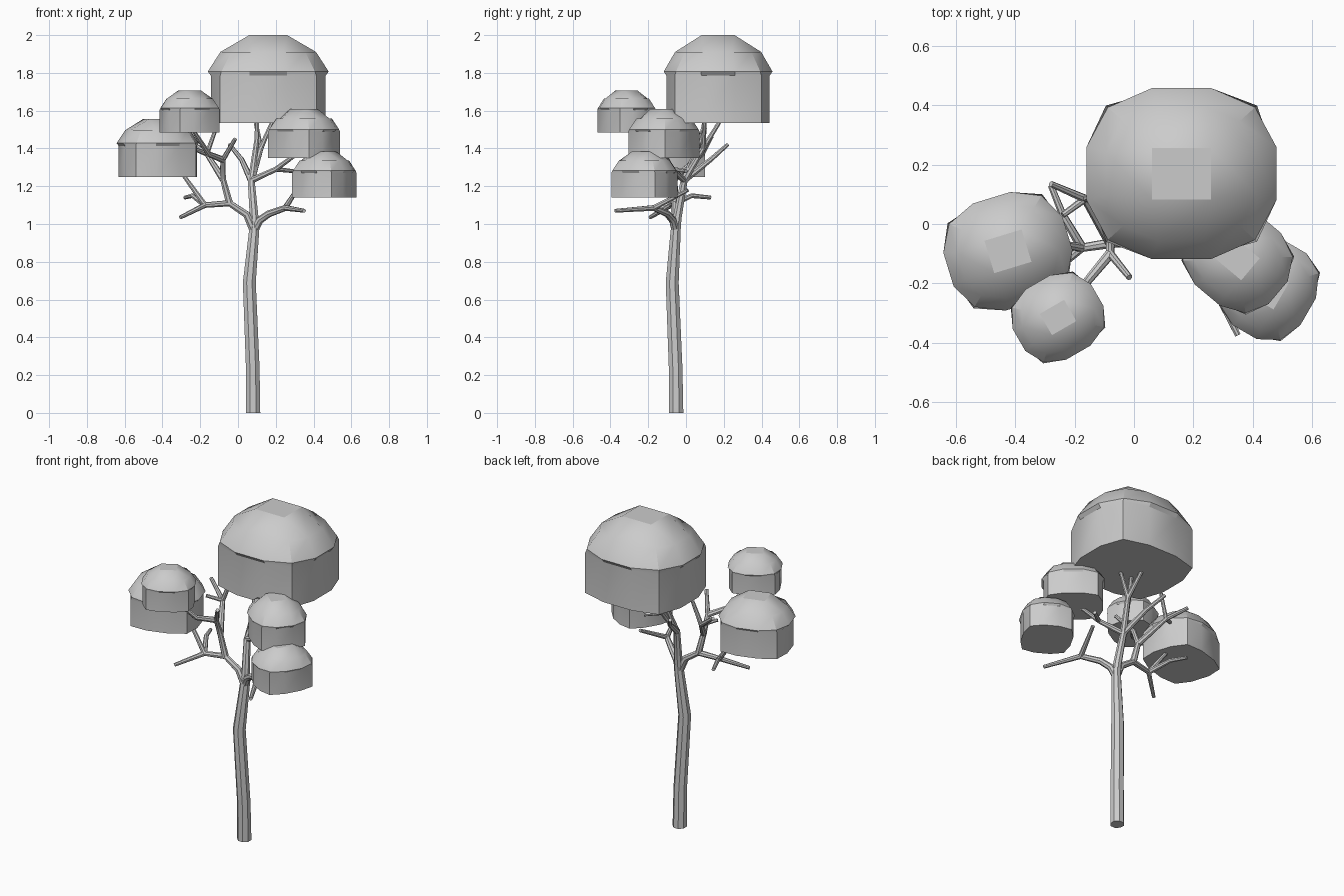
import bpy, bmesh, math
from mathutils import Vector, Matrix

if "Cube" in bpy.data.objects:
    bpy.data.objects.remove(bpy.data.objects["Cube"])


def finish(name, bm):
    bmesh.ops.recalc_face_normals(bm, faces=bm.faces)
    mesh = bpy.data.meshes.new(name)
    bm.to_mesh(mesh)
    bm.free()
    ob = bpy.data.objects.new(name, mesh)
    bpy.context.collection.objects.link(ob)
    bpy.ops.object.select_all(action='DESELECT')
    ob.select_set(True)
    bpy.context.view_layer.objects.active = ob
    bpy.ops.object.shade_smooth_by_angle(angle=math.radians(29))


def bridge(bm, rings):
    for r0, r1 in zip(rings, rings[1:]):
        for k in range(len(r0)):
            n = (k + 1) % len(r0)
            bm.faces.new((r0[k], r0[n], r1[n], r1[k]))


def tube(bm, path, radii, sides=8):
    """Tapered tube along a path."""
    pts = [Vector(p) for p in path]
    side = Vector((1, 0, 0))
    rings = []
    for i, p in enumerate(pts):
        d = Vector()
        if i > 0:
            d += (p - pts[i - 1]).normalized()
        if i < len(pts) - 1:
            d += (pts[i + 1] - p).normalized()
        if p.z == 0:
            d = Vector((0, 0, 1))
        d.normalize()
        side = side - d * side.dot(d)
        if side.length < 0.1:
            side = d.orthogonal()
        side.normalize()
        up = d.cross(side)
        angles = [2 * math.pi * (k + 0.5) / sides for k in range(sides)]
        rings.append([bm.verts.new(p + (side * math.cos(a) + up * math.sin(a)) * radii[i])
                      for a in angles])
    bridge(bm, rings)
    bm.faces.new(rings[0][::-1])
    bm.faces.new(rings[-1])


def branch(bm, *path):
    """Longer branches start thicker; all taper to the same tip."""
    pts = [Vector(p) for p in path]
    left = [sum((b - a).length for a, b in zip(pts[i:], pts[i + 1:])) for i in range(len(pts))]
    tube(bm, path, [0.0105 + 0.024 * s for s in left])


def outline(size, z, square=0.0):
    """Rounded square of twelve points; square pushes the corners out."""
    side, corner = size * (1 - square), size * (1 + square)
    pts = []
    for i in range(4):
        turn = Matrix.Rotation(i * math.pi / 2, 2)
        for p in ((side, -0.1 / 0.32 * size / 1), (side, 0.1 / 0.32 * size / 1),
                  (corner * 0.775, corner * 0.775)):
            q = turn @ Vector(p)
            pts.append((q.x, q.y * 0.9, z))
    return pts


def canopy(name, x, y, z, scale, turn):
    bm = bmesh.new()
    # wall, overhanging rim, dome shoulder
    levels = [outline(0.316, 0, 0.04), outline(0.316, 0.25, 0.04),
              outline(0.32, 0.272), outline(0.253, 0.376)]
    rings = [[bm.verts.new(p) for p in lv] for lv in levels]
    bridge(bm, rings)
    bm.faces.new(rings[0][::-1])
    # flat square crown joined to the shoulder as a 3 x 3 grid
    t = [bm.verts.new((sx * 0.1, sy * 0.087, 0.465))
         for sx, sy in ((1, 1), (-1, 1), (-1, -1), (1, -1))]
    r = rings[-1]
    for i in range(4):
        b = 3 * i
        c, d = r[(b + 3) % 12], r[(b + 4) % 12]
        bm.faces.new((r[b + 1], r[b + 2], c, t[i]))
        bm.faces.new((c, d, t[(i + 1) % 4], t[i]))
    bm.faces.new(t)
    bm.transform(Matrix.Translation((x, y, z))
                 @ Matrix.Rotation(math.radians(turn), 4, 'Z') @ Matrix.Scale(scale, 4))
    finish(name, bm)


# Leaf clumps
canopy("canopy_main", 0.16, 0.17, 1.535, 1.0, 0)
canopy("canopy_left", -0.425, -0.092, 1.25, 0.655, 17)
canopy("canopy_left_upper", -0.256, -0.315, 1.485, 0.475, 30)
canopy("canopy_right_upper", 0.35, -0.117, 1.35, 0.555, -40)
canopy("canopy_right_lower", 0.457, -0.22, 1.14, 0.522, 60)

# Trunk
bm = bmesh.new()
fork = (0.085, -0.055, 0.96)
tube(bm, [(0.08, -0.052, 0), (0.078, -0.055, 0.24), (0.06, -0.073, 0.69), fork,
          (0.088, -0.05, 1.01)], [0.041, 0.039, 0.037, 0.029, 0.025])
finish("trunk", bm)

# Left limb with low twigs
bm = bmesh.new()
elbow = (-0.045, -0.06, 1.11)
low = (-0.175, -0.08, 1.1)
branch(bm, fork, (0.045, -0.06, 1.05), elbow, low, (-0.305, -0.19, 1.035))
branch(bm, low, (-0.24, 0.03, 1.15), (-0.28, 0.13, 1.14))
branch(bm, low, (-0.29, -0.06, 1.26))
# rising part of the left limb
rise, split, back = (-0.08, -0.06, 1.24), (-0.08, -0.1, 1.34), (-0.165, 0.085, 1.37)
branch(bm, elbow, rise, split, (-0.015, -0.18, 1.45))
branch(bm, split, (-0.155, -0.19, 1.37), (-0.24, -0.29, 1.5))
branch(bm, rise, back, (-0.115, 0.1, 1.51))
branch(bm, back, (-0.28, 0.135, 1.46))
branch(bm, back, (-0.24, 0.03, 1.4))
finish("left_branches", bm)

# Right limb
bm = bmesh.new()
knee = (0.25, -0.17, 1.085)
branch(bm, fork, (0.115, -0.07, 1.02), (0.165, -0.1, 1.055), knee, (0.35, -0.375, 1.07))
branch(bm, knee, (0.31, 0.01, 1.18))
finish("right_branches", bm)

# Central leader and its twigs
bm = bmesh.new()
hub, top = (0.07, -0.01, 1.23), (0.12, 0.09, 1.4)
branch(bm, fork, (0.085, -0.045, 1.04), hub, top, (0.09, 0.19, 1.56))
branch(bm, top, (0.19, 0.1, 1.56))
branch(bm, hub, (0.1, 0.08, 1.45), (0.1, 0.1, 1.56))
branch(bm, hub, (0.02, 0.13, 1.34), (-0.045, 0.22, 1.42))
reach = (0.2, -0.07, 1.29)
branch(bm, hub, reach, (0.31, -0.12, 1.37))
branch(bm, reach, (0.29, 0, 1.28))
finish("central_branches", bm)
